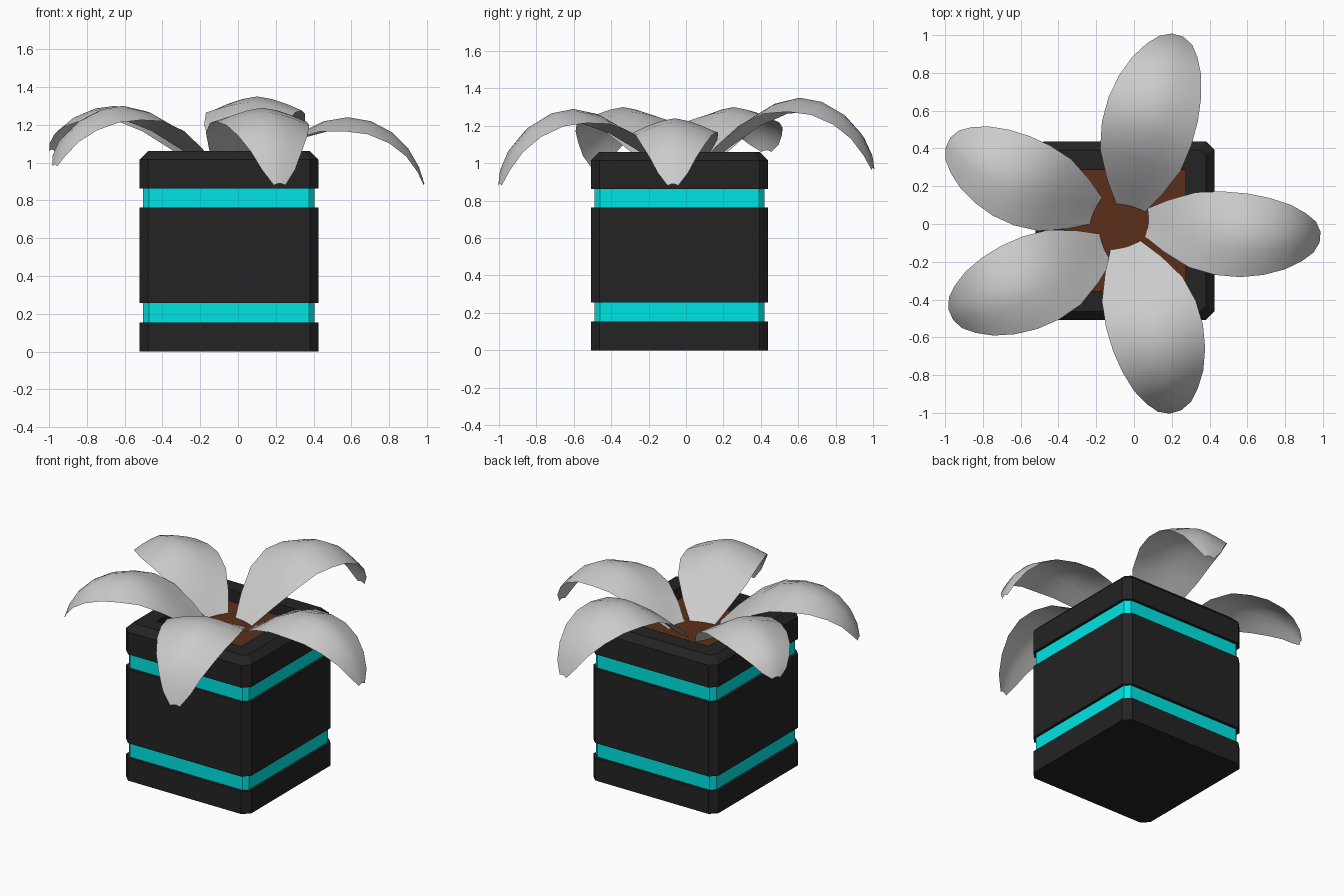
import bpy
import math
from mathutils import Vector

if "Cube" in bpy.data.objects:
    bpy.data.objects.remove(bpy.data.objects["Cube"])

CX, CY = -0.048, -0.035   # planter axis


def material(name, rgb):
    m = bpy.data.materials.new(name)
    m.diffuse_color = (*rgb, 1)
    m.use_nodes = True
    m.node_tree.nodes["Principled BSDF"].inputs["Base Color"].default_value = m.diffuse_color
    return m


dark = material("dark_shell", (0.017, 0.017, 0.017))
teal = material("teal_band", (0.0, 0.78, 0.78))
brown = material("soil", (0.11, 0.028, 0.01))


def add_mesh(name, verts, faces, mat=None):
    me = bpy.data.meshes.new(name)
    me.from_pydata(verts, [], faces)
    me.update()
    ob = bpy.data.objects.new(name, me)
    bpy.context.collection.objects.link(ob)
    if mat:
        me.materials.append(mat)
    return ob


def ring(h, z, c):
    """Square of half-size h with corners cut by c, counter-clockwise."""
    pts = [(h, -h + c), (h, h - c), (h - c, h), (-h + c, h),
           (-h, h - c), (-h, -h + c), (-h + c, -h), (h - c, -h)]
    return [(CX + x, CY + y, z) for x, y in pts]


def loft(name, rings, mat, bottom=False, top=False):
    verts = [p for r in rings for p in ring(*r)]
    faces = []
    for i in range(len(rings) - 1):
        for j in range(8):
            a, b = i * 8 + j, i * 8 + (j + 1) % 8
            faces.append((a, b, b + 8, a + 8))
    if bottom:
        faces.append(tuple(reversed(range(8))))
    if top:
        faces.append(tuple(range(len(verts) - 8, len(verts))))
    return add_mesh(name, verts, faces, mat)


# Planter: dark blocks separated by two recessed teal bands
O, I, C, K = 0.473, 0.454, 0.045, 0.03
loft("planter_base", [(O, 0, C), (O, 0.155, C), (I, 0.155, K)], dark, bottom=True)
loft("lower_band", [(I, 0.155, K), (I, 0.256, K)], teal)
loft("planter_middle", [(I, 0.256, K), (O, 0.256, C), (O, 0.763, C), (I, 0.763, K)], dark)
loft("upper_band", [(I, 0.763, K), (I, 0.863, K)], teal)
loft("planter_rim", [(I, 0.863, K), (O, 0.863, C), (O, 1.015, C), (0.428, 1.06, 0.03),
                     (0.32, 1.06, 0.001), (0.32, 0.98, 0.001)], dark)
loft("soil", [(0.32, 0.979, 0.001), (0.32, 0.98, 0.001)], brown, top=True)

# Leaf stations: distance along, width share, rise share, drop share
STATIONS = [(0, .30, 0, 0), (.13, .62, .32, 0), (.28, .90, .67, 0), (.43, 1, .92, 0),
            (.57, 1, 1, 0), (.70, .92, 1, .06), (.82, .77, 1, .23), (.91, .57, 1, .47),
            (.97, .37, 1, .75), (1, .13, 1, 1)]
ACROSS = (-1, -0.67, -0.33, 0, 0.33, 0.67, 1)
BASE_Z = 0.96


def leaf(name, base, tip, top, tip_z, width, bend):
    base, tip = Vector(base), Vector(tip)
    d = tip - base
    side = Vector((-d.y, d.x)).normalized()
    verts, faces, n = [], [], len(ACROSS)
    for t, w, rise, drop in STATIONS:
        z = BASE_Z + (top - BASE_Z) * rise - (top - tip_z) * drop
        for u in ACROSS:
            p = base + d * t + side * (u * w * width + bend * math.sin(math.pi * t))
            # edges cup upward at the root and hang below the spine further out
            sag = 0.075 * w * abs(u) ** 1.5 * min(1, 2.6 * t - 0.4)
            verts.append((p.x, p.y, z - sag))
    for i in range(len(STATIONS) - 1):
        for j in range(n - 1):
            a = i * n + j
            faces.append((a, a + n, a + n + 1, a + 1))
    ob = add_mesh(name, verts, faces)
    for f in ob.data.polygons:
        f.use_smooth = True
    return ob


# Five leaves: base xy, tip xy, top height, tip height, half width, sideways bend
leaf("leaf_right", (0.05, 0.01), (0.985, -0.07), 1.24, 0.89, 0.222, -0.025)
leaf("leaf_back", (-0.02, 0.075), (0.23, 1.0), 1.35, 0.975, 0.245, 0.022)
leaf("leaf_back_left", (-0.19, 0.065), (-0.985, 0.43), 1.30, 1.07, 0.232, 0.02)
leaf("leaf_front_left", (-0.14, -0.12), (-0.97, -0.48), 1.30, 0.99, 0.24, 0.012)
leaf("leaf_front", (-0.05, -0.1), (0.22, -0.995), 1.29, 0.89, 0.248, 0.025)
